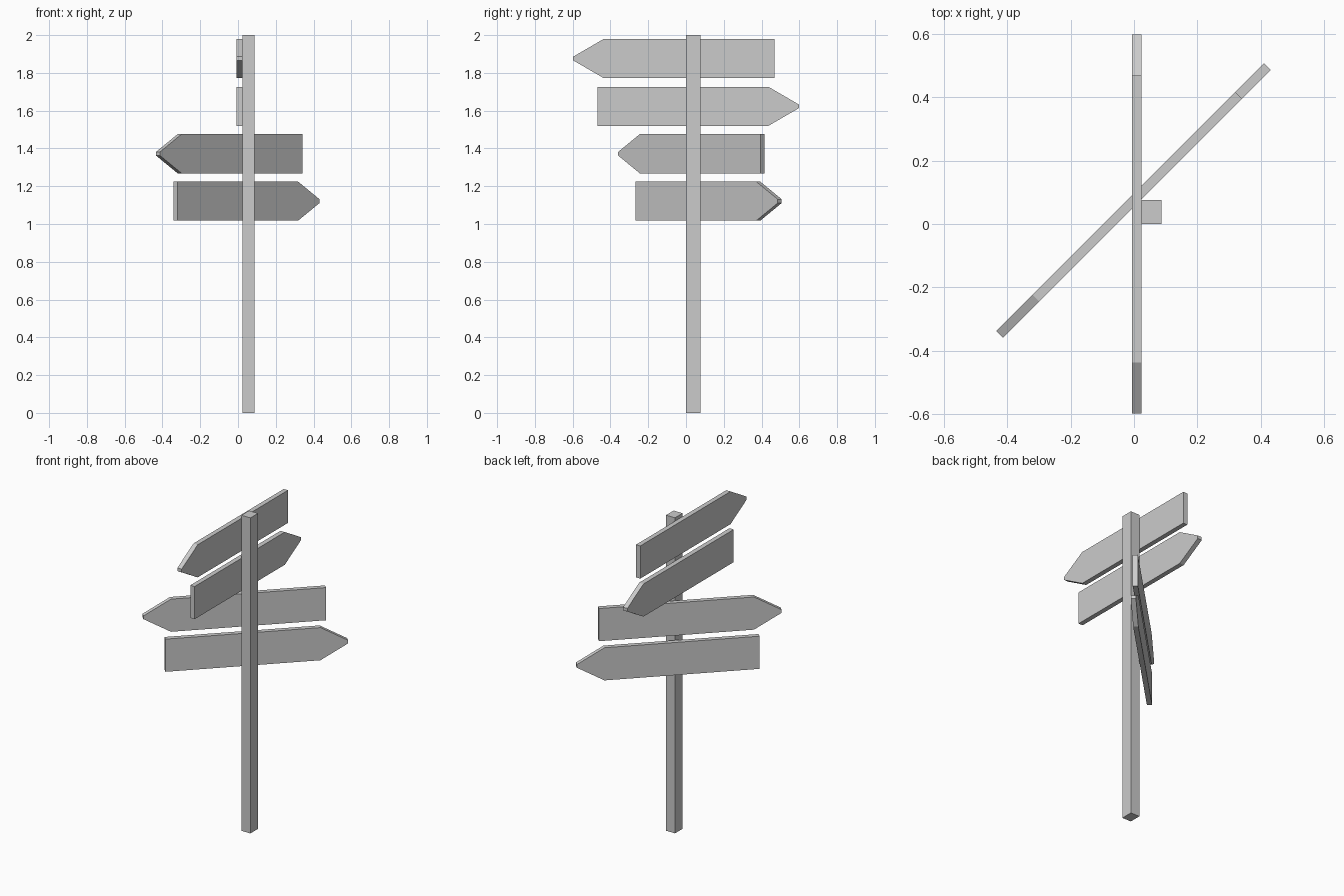
import bpy, bmesh, math
from mathutils import Matrix

if "Cube" in bpy.data.objects:
    bpy.data.objects.remove(bpy.data.objects["Cube"])

THICK = 0.03
HALF_H = 0.1035


def extrude_profile(name, points, depth, matrix):
    """Flat XZ outline extruded along Y, centred on its thickness."""
    bm = bmesh.new()
    face = bm.faces.new([bm.verts.new((x, -depth / 2, z)) for x, z in points])
    ext = bmesh.ops.extrude_face_region(bm, geom=[face])
    moved = [v for v in ext["geom"] if isinstance(v, bmesh.types.BMVert)]
    bmesh.ops.translate(bm, verts=moved, vec=(0, depth, 0))
    bm.transform(matrix)
    bmesh.ops.recalc_face_normals(bm, faces=bm.faces)
    mesh = bpy.data.meshes.new(name)
    bm.to_mesh(mesh)
    bm.free()
    obj = bpy.data.objects.new(name, mesh)
    bpy.context.collection.objects.link(obj)
    return obj


# Arrow outline: square tail, sloped shoulders, slightly blunt tip
arrow = [(-0.468, -HALF_H), (0.436, -HALF_H), (0.597, -0.01),
         (0.597, 0.01), (0.436, HALF_H), (-0.468, HALF_H)]

# Upright post
post = [(0.024, 0), (0.087, 0), (0.087, 2), (0.024, 2)]
extrude_profile("post", post, 0.076, Matrix.Translation((0, 0.038, 0)))

# Sign boards: name, centre, pointing direction in degrees
boards = [
    ("top_sign", (0.008, 0, 1.876), -90),
    ("upper_sign", (0.008, 0, 1.623), 90),
    ("lower_sign", (-0.001, 0.074, 1.372), 225),
    ("bottom_sign", (-0.001, 0.074, 1.121), 45),
]
for name, centre, angle in boards:
    extrude_profile(name, arrow, THICK,
                    Matrix.Translation(centre) @ Matrix.Rotation(math.radians(angle), 4, 'Z'))
